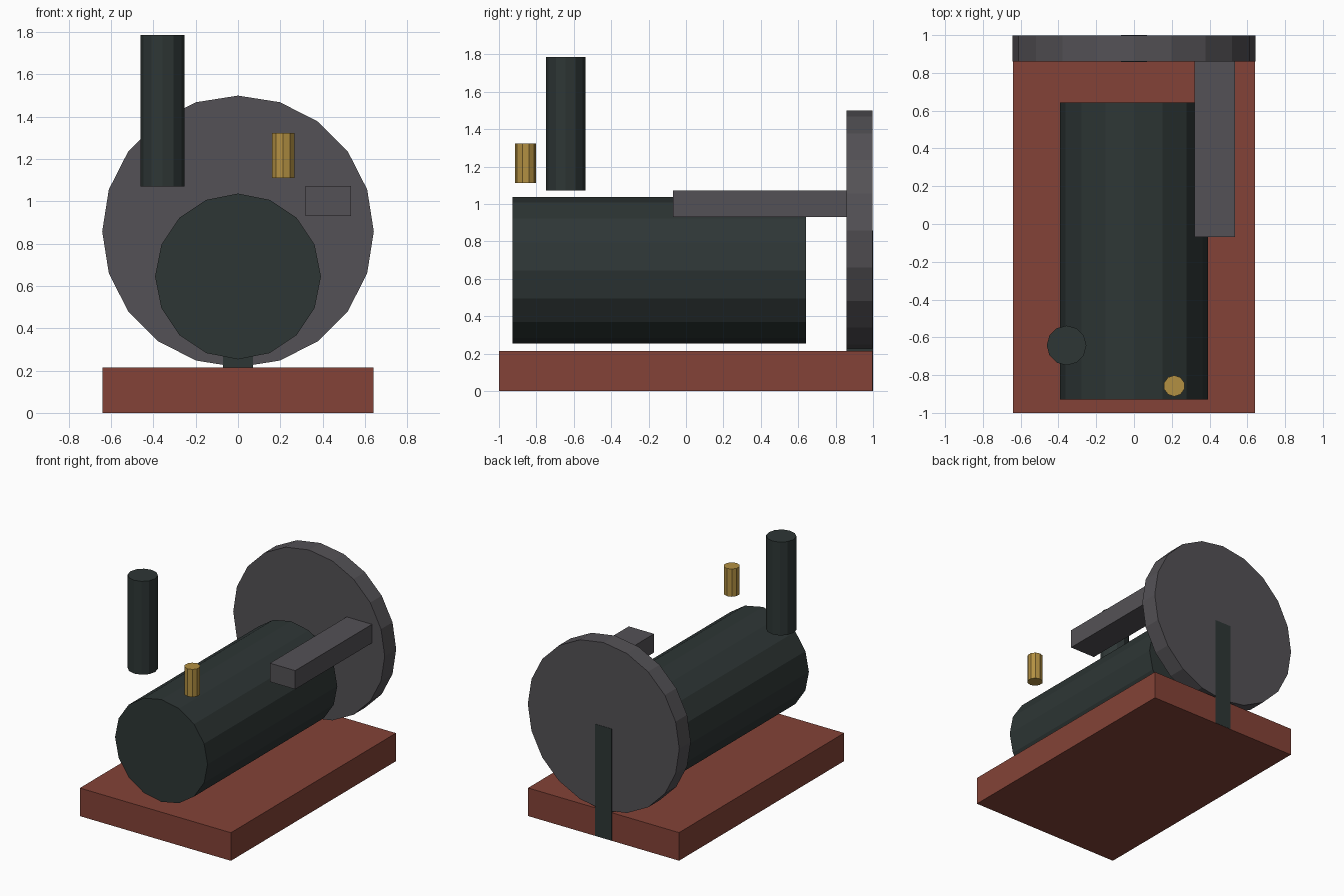
import bpy
import math
from mathutils import Matrix

if "Cube" in bpy.data.objects:
    bpy.data.objects.remove(bpy.data.objects["Cube"])


def material(name, rgb):
    m = bpy.data.materials.new(name)
    m.diffuse_color = (*rgb, 1)
    m.use_nodes = True
    m.node_tree.nodes["Principled BSDF"].inputs["Base Color"].default_value = m.diffuse_color
    return m


brick = material("brick red", (0.23, 0.055, 0.038))
iron = material("dark iron", (0.027, 0.037, 0.036))
steel = material("grey steel", (0.088, 0.083, 0.092))
brass = material("brass", (0.45, 0.28, 0.055))


def box(name, x, y, z, mat):
    """Box from its (low, high) extents on each axis."""
    bpy.ops.mesh.primitive_cube_add(size=1)
    ob = bpy.context.object
    ob.name = name
    ends = (x, y, z)
    ob.data.transform(Matrix.Diagonal([b - a for a, b in ends] + [1]))
    ob.location = [(a + b) / 2 for a, b in ends]
    ob.data.materials.append(mat)


def cylinder(name, sides, radius, depth, centre, mat, lying=False):
    """Flat-sided cylinder, upright or lying along y."""
    bpy.ops.mesh.primitive_cylinder_add(vertices=sides, radius=radius, depth=depth)
    ob = bpy.context.object
    ob.name = name
    if lying:
        ob.data.transform(Matrix.Rotation(math.pi / 2, 4, 'X'))
    ob.location = centre
    ob.data.materials.append(mat)


# Base slab and boiler
box("base", (-0.64, 0.64), (-1, 0.998), (0, 0.215), brick)
cylinder("boiler", 16, 0.392, 1.57, (0, -0.143, 0.645), iron, lying=True)

# Flywheel with its support post, set a hair proud of the wheel faces
cylinder("flywheel", 20, 0.642, 0.139, (0, 0.9285, 0.858), steel, lying=True)
box("wheel_post", (-0.07, 0.07), (0.857, 1), (0.001, 0.858), iron)

# Piston bar driving the wheel
box("piston_bar", (0.32, 0.534), (-0.07, 0.87), (0.93, 1.073), steel)

# Chimney and whistle
cylinder("chimney", 12, 0.105, 0.715, (-0.357, -0.643, 1.4285), iron)
cylinder("whistle", 10, 0.056, 0.212, (0.213, -0.857, 1.217), brass)
